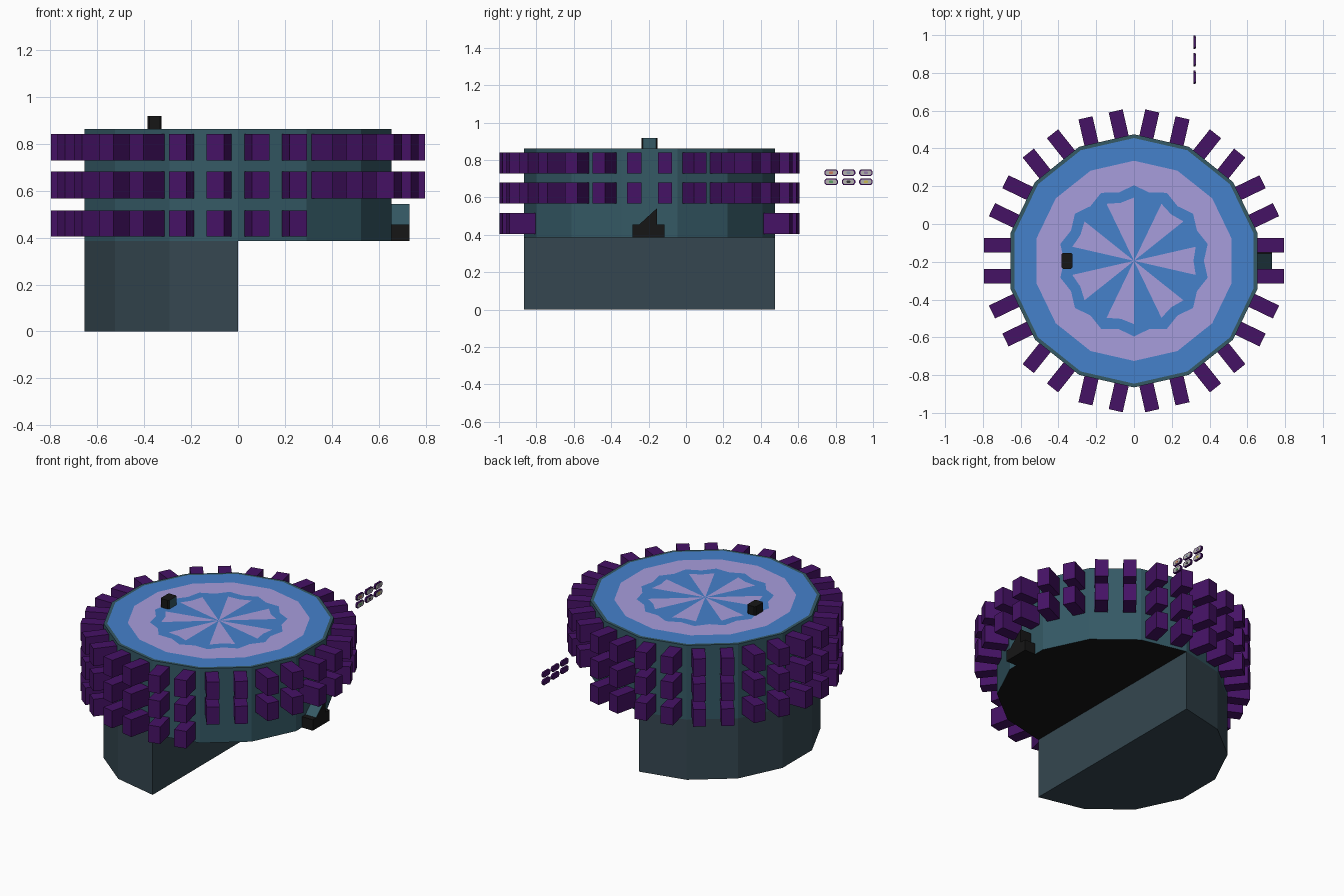
import bpy, bmesh
from math import sin, cos, pi, radians
from mathutils import Matrix, Vector

if "Cube" in bpy.data.objects:
    bpy.data.objects.remove(bpy.data.objects["Cube"])

CY, SIDES, R = -0.195, 14, 0.67
APOTHEM = cos(pi / SIDES)


def mat(name, rgb):
    m = bpy.data.materials.new(name)
    m.diffuse_color = (*rgb, 1)
    m.use_nodes = True
    m.node_tree.nodes["Principled BSDF"].inputs["Base Color"].default_value = m.diffuse_color
    return m


TEAL = mat("teal", (0.035, 0.10, 0.13))
SLATE = mat("slate", (0.035, 0.062, 0.08))
PURPLE = mat("purple", (0.06, 0.006, 0.13))
BLUE = mat("blue", (0.06, 0.22, 0.60))
LILAC = mat("lilac", (0.39, 0.34, 0.72))
BLACK = mat("black", (0.008, 0.008, 0.008))
GREY = mat("light_grey", (0.45, 0.45, 0.42))
GEMS = [mat("gem_%d" % i, c) for i, c in enumerate([
    (0.1, 0.35, 0.12), (0.6, 0.2, 0.1), (0.04, 0.04, 0.04),
    (0.25, 0.3, 0.4), (0.6, 0.5, 0.08), (0.3, 0.2, 0.4)])]


def finish(name, bm, mats):
    bmesh.ops.recalc_face_normals(bm, faces=bm.faces)
    me = bpy.data.meshes.new(name)
    bm.to_mesh(me)
    bm.free()
    for m in mats:
        me.materials.append(m)
    ob = bpy.data.objects.new(name, me)
    bpy.context.collection.objects.link(ob)
    return ob


def prism(bm, pts, offset):
    """Extrude a closed outline of 3D points along an offset."""
    a = [bm.verts.new(p) for p in pts]
    b = [bm.verts.new(Vector(p) + Vector(offset)) for p in pts]
    bm.faces.new(a)
    bm.faces.new(b[::-1])
    for i in range(len(a)):
        j = (i + 1) % len(a)
        bm.faces.new((a[i], a[j], b[j], b[i]))


def box(bm, lo, hi):
    x0, y0, z0 = lo
    x1, y1, z1 = hi
    prism(bm, [(x0, y0, z0), (x1, y0, z0), (x1, y1, z0), (x0, y1, z0)], (0, 0, z1 - z0))


def ring_points(r, mid, z):
    """Drum outline; facet midpoints sit at their own radius."""
    return [((mid if k % 2 else r) * cos(pi / 2 + k * pi / SIDES),
             (mid if k % 2 else r) * sin(pi / 2 + k * pi / SIDES) + CY, z)
            for k in range(2 * SIDES)]


# Drum: black underside, teal wall and rim, inlaid bands on top
bm = bmesh.new()
profile = [(R, R * APOTHEM, 0.385), (R, R * APOTHEM, 0.862),
           (0.65, 0.65 * APOTHEM, 0.862), (0.53, 0.53 * APOTHEM, 0.862),
           (0.40, 0.37, 0.862), (0.335, 0.315, 0.862)]
rings = [[bm.verts.new(p) for p in ring_points(*q)] for q in profile]
bm.faces.new(rings[0][::-1]).material_index = 3
for band, (a, b) in enumerate(zip(rings, rings[1:])):
    for i in range(2 * SIDES):
        j = (i + 1) % (2 * SIDES)
        f = bm.faces.new((a[i], a[j], b[j], b[i]))
        f.material_index = (0, 0, 1, 2, 1)[band]
hub = bm.verts.new((0, CY, 0.862))
for i in range(2 * SIDES):
    f = bm.faces.new((rings[-1][i], rings[-1][(i + 1) % (2 * SIDES)], hub))
    f.material_index = 2 if (i // 2) % 2 == 0 else 1
finish("drum", bm, [TEAL, BLUE, LILAC, BLACK])

# Half-drum pedestal under the left side
bm = bmesh.new()
outline = [(R * cos(pi / 2 + k * 2 * pi / SIDES),
            R * sin(pi / 2 + k * 2 * pi / SIDES) + CY, 0) for k in range(SIDES // 2 + 1)]
prism(bm, outline, (0, 0, 0.385))
finish("pedestal", bm, [SLATE])

# Rows of blocks, two per facet; the lowest row skips the right side
for row, (z0, z1) in enumerate([(0.405, 0.515), (0.567, 0.68), (0.728, 0.84)]):
    bm = bmesh.new()
    for f in range(SIDES):
        ang = pi / 2 + (f + 0.5) * 2 * pi / SIDES
        if row == 0 and cos(ang) > 0.3:
            continue
        for side in (-1, 1):
            start = len(bm.verts)
            box(bm, (0.64, side * 0.082 - 0.038, z0), (0.795, side * 0.082 + 0.038, z1))
            bm.verts.ensure_lookup_table()
            bmesh.ops.transform(bm, matrix=Matrix.Translation((0, CY, 0)) @ Matrix.Rotation(ang, 4, 'Z'),
                                verts=bm.verts[start:])
    finish("block_row_%d" % (row + 1), bm, [PURPLE])

# Small knob on the top, with clipped corners and a teal right face
bm = bmesh.new()
x0, x1, y0, y1, c = -0.385, -0.325, -0.237, -0.153, 0.008
prism(bm, [(x0 + c, y0, 0.86), (x1 - c, y0, 0.86), (x1, y0 + c, 0.86), (x1, y1 - c, 0.86),
           (x1 - c, y1, 0.86), (x0 + c, y1, 0.86), (x0, y1 - c, 0.86), (x0, y0 + c, 0.86)], (0, 0, 0.058))
bmesh.ops.recalc_face_normals(bm, faces=bm.faces)
for f in bm.faces:
    f.material_index = int(f.normal.x > 0.9)
finish("top_knob", bm, [BLACK, TEAL])

# Side spout: black base with a sloped wedge above
bm = bmesh.new()
box(bm, (0.64, -0.285, 0.385), (0.73, -0.115, 0.455))
finish("spout_base", bm, [BLACK])
bm = bmesh.new()
prism(bm, [(0.64, -0.25, 0.455), (0.64, -0.155, 0.455), (0.64, -0.155, 0.542)], (0.09, 0, 0))
bmesh.ops.recalc_face_normals(bm, faces=bm.faces)
for f in bm.faces:
    f.material_index = int(f.normal.y < -0.3)
finish("spout_wedge", bm, [BLACK, TEAL])


def tile_outline(x, y, z, w, h):
    return [(x, y + a * w, z + b * h) for a, b in
            [(-1, -.4), (-.75, -1), (.75, -1), (1, -.4), (1, .4), (.75, 1), (-.75, 1), (-1, .4)]]


# Floating tiles: purple shell, grey face, small coloured gem
for i in range(6):
    y, z = 0.776 + 0.093 * (i // 2), 0.683 + 0.049 * (i % 2)
    for part, x, w, h, t, m in (("shell", 0.314, 0.036, 0.0175, 0.012, PURPLE),
                                ("face", 0.324, 0.030, 0.0125, 0.003, GREY),
                                ("gem", 0.325, 0.011, 0.006, 0.003, GEMS[i])):
        bm = bmesh.new()
        prism(bm, tile_outline(x, y, z, w, h), (t, 0, 0))
        finish("tile_%s_%d" % (part, i + 1), bm, [m])
